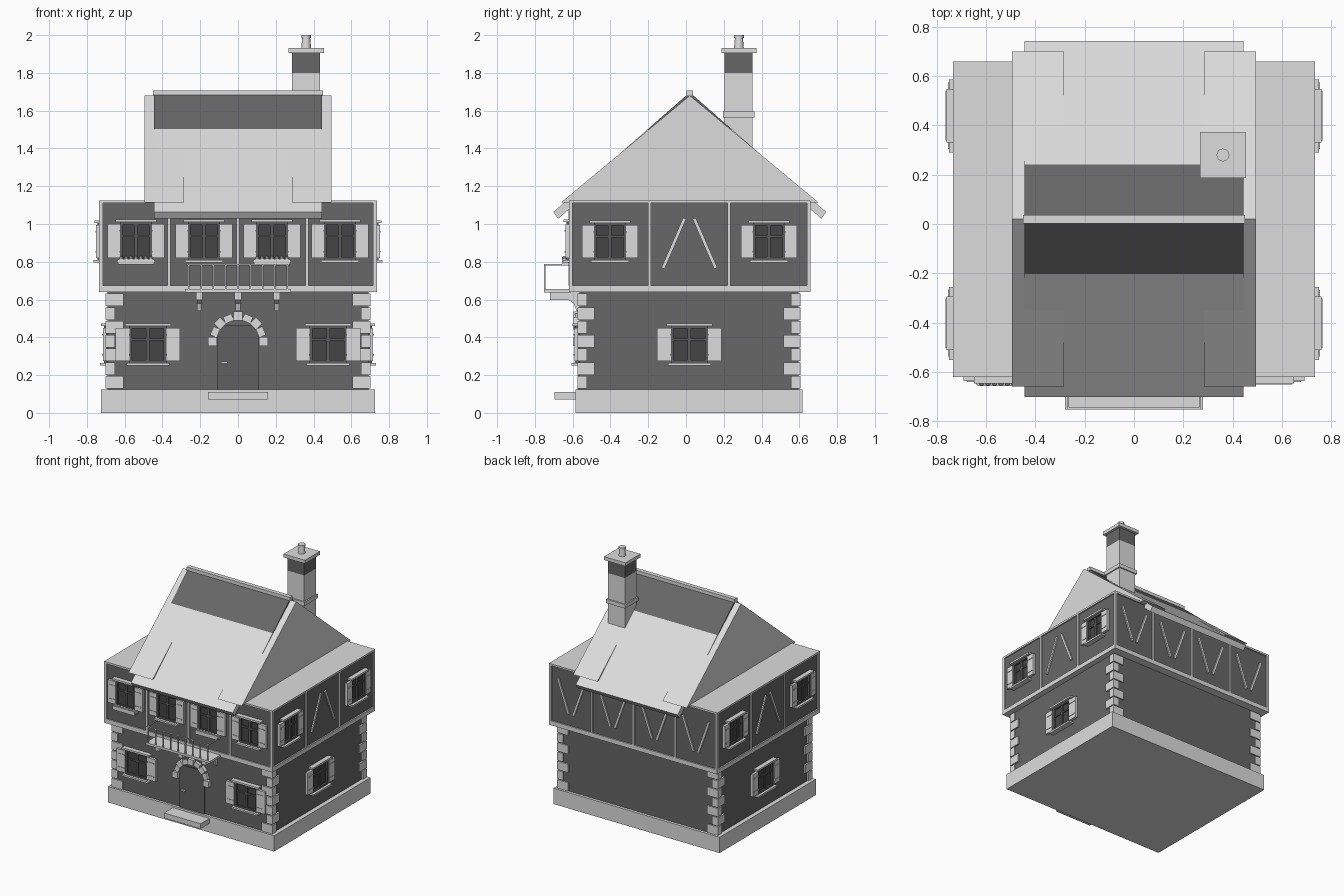
import bpy, bmesh, math
from mathutils import Matrix, Vector

cube = bpy.data.objects.get("Cube")
if cube:
    bpy.data.objects.remove(cube, do_unlink=True)


def material(name, value):
    m = bpy.data.materials.new(name)
    m.use_nodes = True
    col = (value, value, value, 1)
    m.diffuse_color = col
    m.node_tree.nodes["Principled BSDF"].inputs["Base Color"].default_value = col
    return m


STONE = material("pale stone", 0.72)
WALL = material("dark plaster", 0.135)
GLASS = material("dark glass", 0.06)
FRAME = material("window frame", 0.11)
DOOR = material("door wood", 0.115)
I = Matrix.Identity(4)


class Part:
    """Collects boxes and prisms into one mesh object."""
    def __init__(self, name, *mats, M=I):
        self.name, self.mats, self.M = name, mats, M
        self.bm = bmesh.new()

    def box(self, x, y, z, M=I, mat=0):
        c = Vector((sum(x) / 2, sum(y) / 2, sum(z) / 2))
        size = Matrix.Diagonal((x[1] - x[0], y[1] - y[0], z[1] - z[0], 1))
        r = bmesh.ops.create_cube(self.bm, matrix=self.M @ M @ Matrix.Translation(c) @ size)
        for f in {f for v in r["verts"] for f in v.link_faces}:
            f.material_index = mat
        return self

    def prism(self, x, profile, mat=0):
        # a y-z profile stretched along x
        a, b = [[self.bm.verts.new((px, y, z)) for y, z in profile] for px in x]
        faces = [self.bm.faces.new(a), self.bm.faces.new(b[::-1])]
        for i in range(len(a)):
            j = (i + 1) % len(a)
            faces.append(self.bm.faces.new((a[i], b[i], b[j], a[j])))
        for f in faces:
            f.material_index = mat
        return self

    def tube(self, r1, r2, z, x, y, seg=16):
        bmesh.ops.create_cone(self.bm, cap_ends=True, segments=seg, radius1=r1, radius2=r2, depth=z[1] - z[0],
                              matrix=Matrix.Translation((x, y, sum(z) / 2)))
        return self

    def done(self):
        bmesh.ops.recalc_face_normals(self.bm, faces=self.bm.faces)
        me = bpy.data.meshes.new(self.name)
        self.bm.to_mesh(me)
        self.bm.free()
        for m in self.mats:
            me.materials.append(m)
        ob = bpy.data.objects.new(self.name, me)
        bpy.context.collection.objects.link(ob)
        return ob


def side(x, y, turn):
    # local x runs along the wall and local -y points outward
    return Matrix.Translation((x, y, 0)) @ Matrix.Rotation(math.radians(turn), 4, "Z")


CY = 0.018
LOW = {"front": side(0, -0.565, 0), "left": side(0.69, CY, 90), "right": side(-0.69, CY, -90)}
UP = {"front": side(0, -0.612, 0), "left": side(0.725, CY, 90), "right": side(-0.725, CY, -90),
      "back": side(0, 0.65, 180)}

# Main masses
Part("plinth", STONE).box((-0.725, 0.725), (-0.585, 0.617), (0, 0.125)).done()
Part("ground_wall", WALL).box((-0.69, 0.69), (-0.565, 0.595), (0.125, 0.64)).done()
Part("floor_band", STONE).box((-0.735, 0.735), (-0.62, 0.66), (0.64, 0.675)).done()
Part("upper_wall", WALL).box((-0.725, 0.725), (-0.612, 0.65), (0.675, 1.11)).done()
Part("top_plate", STONE).box((-0.735, 0.735), (-0.62, 0.66), (1.11, 1.125)).done()

# Alternating corner stones
quoins = Part("corner_stones", STONE)
for sx in (-1, 1):
    for y0, sy in ((-0.575, 1), (0.605, -1)):
        for k in range(7):
            lx, ly = (0.095, 0.05) if k % 2 == 0 else (0.05, 0.09)
            z = 0.128 + k * 0.073
            quoins.box(sorted((sx * 0.702, sx * (0.702 - lx))), sorted((y0, y0 + sy * ly)), (z, z + 0.066))
quoins.done()

# Timber framing of the upper floor
posts = Part("timber_posts", STONE)
for sx in (-1, 1):
    for y in ((-0.62, -0.6), (0.64, 0.66)):
        posts.box(sorted((sx * 0.735, sx * 0.715)), y, (0.675, 1.11))
for M, spots in ((UP["front"], (-0.365, 0, 0.365)), (UP["back"], (-0.365, 0, 0.365)),
                 (UP["left"], (-0.21, 0.21)), (UP["right"], (-0.21, 0.21))):
    for u in spots:
        posts.box((u - 0.008, u + 0.008), (-0.01, 0.01), (0.675, 1.11), M=M)
posts.done()

braces = Part("timber_braces", STONE)


def brace(M, u0, z0, u1, z1):
    mid = Matrix.Translation(((u0 + u1) / 2, 0, (z0 + z1) / 2))
    tilt = Matrix.Rotation(math.atan2(u1 - u0, z1 - z0), 4, "Y")
    h = math.hypot(u1 - u0, z1 - z0) / 2
    braces.box((-0.009, 0.009), (-0.01, 0.005), (-h, h), M=M @ mid @ tilt)


for s in (-1, 1):
    for name in ("left", "right"):
        brace(UP[name], s * 0.14, 0.765, s * 0.025, 1.03)
    for u in (-0.545, -0.182, 0.182, 0.545):
        brace(UP["back"], u + s * 0.02, 0.765, u + s * 0.115, 1.03)
braces.done()


# Windows with frame, shutters, lintel and sill
def window(name, M, u, z0, z1, w, sw, planter=False):
    L = M @ Matrix.Translation((u, 0, 0))
    h, mz, t = w / 2, (z0 + z1) / 2, 0.014
    p = Part(name, GLASS, FRAME, STONE, M=L)
    p.box((-h, h), (-0.006, 0.01), (z0, z1))
    for s in (-1, 1):
        p.box(sorted((s * h, s * (h - t))), (-0.02, 0), (z0, z1), mat=1)
    for z in (z0, z1 - t):
        p.box((t - h, h - t), (-0.02, 0), (z, z + t), mat=1)
    p.box((-0.009, 0.009), (-0.016, 0), (z0 + t, z1 - t), mat=1)
    p.box((t - h, h - t), (-0.014, 0), (mz + 0.02, mz + 0.032), mat=1)
    p.box((-h - 0.024, h + 0.024), (-0.036, 0), (z1, z1 + 0.014), mat=2)
    p.box((-h - 0.016, h + 0.016), (-0.04, 0), (z0 - 0.014, z0), mat=2)
    p.done()
    p = Part(name + "_shutters", STONE, M=L)
    for s in (-1, 1):
        p.box(sorted((s * h, s * (h + sw))), (-0.026, -0.006), (z0 + 0.01, z1 - 0.01))
        for z in (z0 + 0.04, z1 - 0.05):
            p.box(sorted((s * h, s * (h + sw * 0.8))), (-0.03, -0.02), (z, z + 0.008))
    p.done()
    if planter:
        p = Part(name + "_planter", STONE, M=L)
        p.box((-h - 0.01, h + 0.01), (-0.045, 0), (z0 - 0.025, z0 + 0.005))
        for k in range(7):
            bmesh.ops.create_icosphere(p.bm, subdivisions=1, radius=0.013, matrix=L @ Matrix.Translation(
                ((k - 3) * w / 6.5, -0.033, z0 + 0.008)))
        p.done()


for s, n in ((-1, "right"), (1, "left")):
    window(f"ground_window_front_{n}", LOW["front"], s * 0.477, 0.265, 0.46, 0.195, 0.073)
    window(f"ground_window_{n}", LOW[n], 0, 0.265, 0.46, 0.195, 0.073)
    for u, end in ((-0.421, "a"), (0.421, "b")):
        window(f"upper_window_{n}_{end}", UP[n], u, 0.81, 1.005, 0.17, 0.063)
for k, u in enumerate((-0.54, -0.18, 0.18, 0.54)):
    window(f"upper_window_front_{k + 1}", UP["front"], u, 0.81, 1.01, 0.17, 0.066, planter=k in (0, 2))

# Doorway
F = LOW["front"]
Part("door", DOOR, M=F).box((-0.108, 0.108), (-0.009, 0.01), (0.125, 0.463)).done()
Part("door_handle", STONE, M=F).box((-0.09, -0.055), (-0.025, 0), (0.262, 0.272)).done()
arch = Part("door_arch", STONE, M=F)
for k in range(9):
    R = Matrix.Translation((0, 0, 0.378)) @ Matrix.Rotation(math.radians(k * 22.5 - 90), 4, "Y")
    grow = 0.008 if k % 2 == 0 else 0
    arch.box((-0.024, 0.024), (-0.022 - grow, 0.005), (0.112, 0.15 + grow), M=R)
arch.done()
Part("door_step", STONE).box((-0.16, 0.16), (-0.695, -0.58), (0.07, 0.11)).done()

# Balcony with railing and brackets
Part("balcony_floor", STONE).box((-0.28, 0.28), (-0.752, -0.61), (0.638, 0.656)).done()
rail = Part("balcony_railing", STONE)
rail.box((-0.272, 0.272), (-0.752, -0.744), (0.78, 0.788))
for k in range(9):
    x = (k - 4) * 0.065
    rail.box((x - 0.004, x + 0.004), (-0.752, -0.744), (0.656, 0.782))
for s in (-1, 1):
    rail.box(sorted((s * 0.264, s * 0.272)), (-0.748, -0.61), (0.78, 0.788))
rail.done()
brackets = Part("balcony_brackets", STONE)
for x in (-0.205, 0, 0.205):
    brackets.box((x - 0.018, x + 0.018), (-0.72, -0.56), (0.597, 0.64))
    brackets.prism((x - 0.012, x + 0.012), [(-0.56, 0.6), (-0.625, 0.6), (-0.595, 0.58), (-0.58, 0.54), (-0.56, 0.54)])
brackets.done()

# Gable ends
RY = 0.02
gables = Part("gable_ends", STONE)
for s in (-1, 1):
    gables.prism(sorted((s * 0.285, s * 0.495)), [(RY - 0.68, 1.115), (RY + 0.68, 1.115), (RY, 1.68)])
gables.done()

# Roof slopes with a dark strip below the ridge
SLOPE, DROP = 0.877, 0.036
roof = Part("roof_slopes", STONE, WALL)
for s in (-1, 1):
    for d0, d1, mat in ((0, 0.222, 1), (0.222, 0.722, 0)):
        top = [(RY + s * d, 1.697 - SLOPE * d) for d in (d0, d1)]
        under = [(y - s * (0.025 if y != RY else 0), z - DROP) for y, z in top[::-1]]
        roof.prism((-0.445, 0.445), top + under, mat)
roof.done()
Part("ridge_beam", STONE).box((-0.45, 0.45), (RY - 0.017, RY + 0.017), (1.68, 1.708)).done()

# Chimney
ch = Part("chimney_stack", STONE, WALL)
ch.box((0.287, 0.435), (0.205, 0.353), (1.2, 1.8))
ch.box((0.287, 0.435), (0.205, 0.353), (1.8, 1.905), mat=1)
ch.box((0.277, 0.445), (0.195, 0.363), (1.565, 1.595))
ch.box((0.268, 0.454), (0.187, 0.373), (1.905, 1.932))
ch.done()
pot = Part("chimney_pot", STONE)
pot.tube(0.026, 0.021, (1.932, 1.985), 0.361, 0.28).tube(0.026, 0.026, (1.985, 2.0), 0.361, 0.28)
pot.done()
